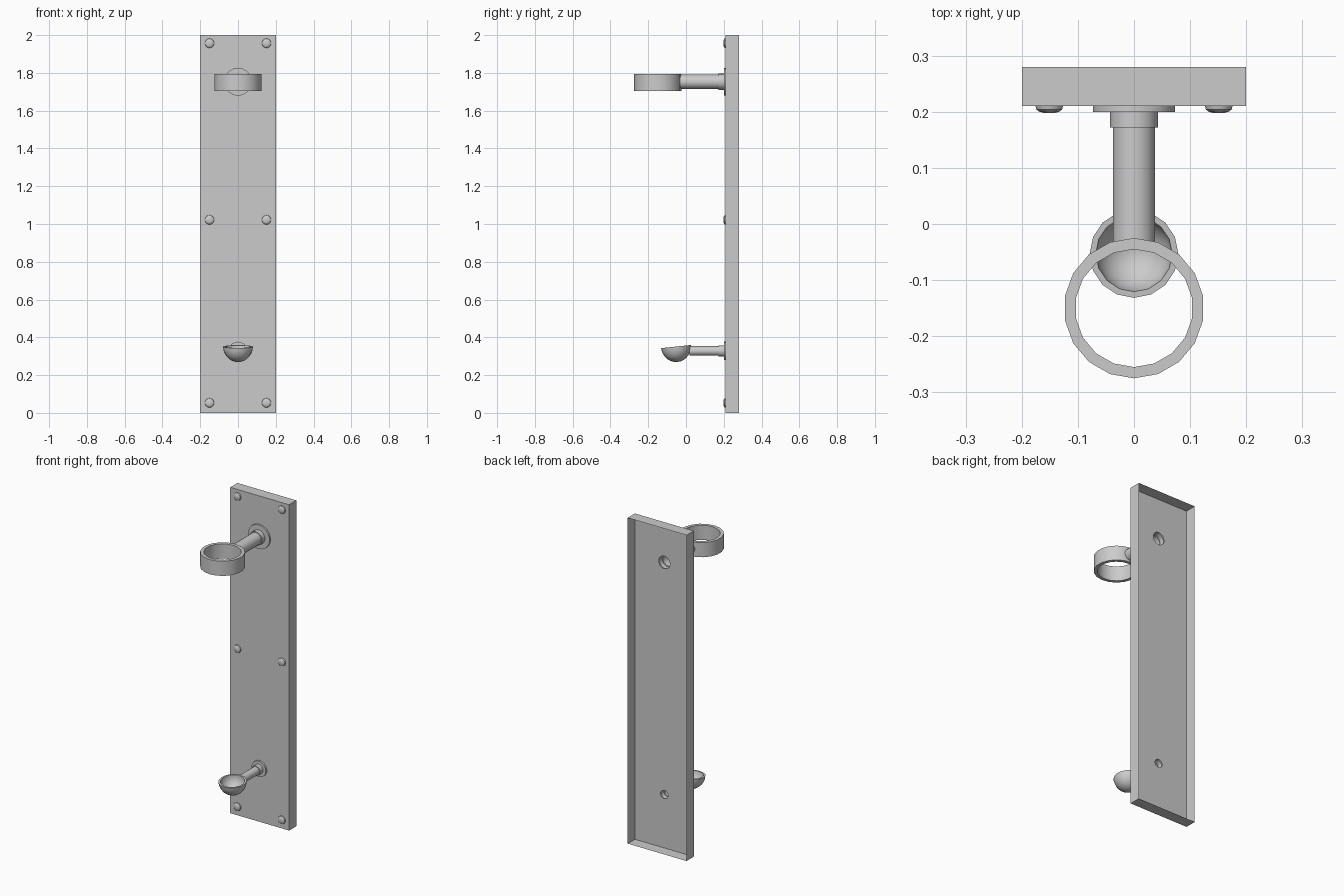
import bpy, bmesh, math
from mathutils import Matrix, Vector

cube = bpy.data.objects.get("Cube")
if cube:
    bpy.data.objects.remove(cube, do_unlink=True)

grey = bpy.data.materials.new("grey metal")
grey.use_nodes = True
grey.diffuse_color = (0.6, 0.6, 0.6, 1)
grey.node_tree.nodes["Principled BSDF"].inputs["Base Color"].default_value = (0.6, 0.6, 0.6, 1)

FRONT = 0.21
BACK = 0.28
FORWARD = Matrix.Rotation(math.pi / 2, 4, 'X')   # turns local z towards the front


def finish(name, bm, smooth=True):
    mesh = bpy.data.meshes.new(name)
    bm.to_mesh(mesh)
    bm.free()
    obj = bpy.data.objects.new(name, mesh)
    bpy.context.collection.objects.link(obj)
    mesh.materials.append(grey)
    if smooth:
        bpy.ops.object.select_all(action='DESELECT')
        obj.select_set(True)
        bpy.context.view_layer.objects.active = obj
        bpy.ops.object.shade_smooth_by_angle(angle=math.radians(35))
    return obj


def lathe(name, profile, sides, place, turn=Matrix.Identity(4), closed=False):
    """Spin an (r, z) profile round local z, then turn and place it."""
    bm = bmesh.new()
    points = [bm.verts.new((0, r, z)) for r, z in profile]
    pairs = list(zip(points, points[1:]))
    if closed:
        pairs.append((points[-1], points[0]))
    edges = [bm.edges.new(p) for p in pairs]
    bmesh.ops.spin(bm, geom=points + edges, cent=(0, 0, 0), axis=(0, 0, 1),
                   angle=math.tau, steps=sides, use_duplicate=False)
    bmesh.ops.remove_doubles(bm, verts=bm.verts, dist=0.0002)
    bmesh.ops.recalc_face_normals(bm, faces=bm.faces)
    bm.transform(Matrix.Translation(place) @ turn)
    return finish(name, bm)


# Backplate: an open-backed tray with a hole behind each arm
def loop(bm, coords):
    verts = [bm.verts.new(c) for c in coords]
    return [bm.edges.new((a, b)) for a, b in zip(verts, verts[1:] + verts[:1])]


arms = {"upper": (1.753, 0.038, 0.043, 0.074, 0.245),
        "lower": (0.328, 0.025, 0.030, 0.049, 0.192)}
bm = bmesh.new()
outline = loop(bm, [(-0.2, FRONT, 0), (0.2, FRONT, 0), (0.2, FRONT, 2), (-0.2, FRONT, 2)])
holes = []
for z, radius, *_ in arms.values():
    angles = [math.tau * i / 18 for i in range(18)]
    holes += loop(bm, [(radius * math.sin(a), FRONT, z + radius * math.cos(a)) for a in angles])
bmesh.ops.triangle_fill(bm, edges=outline + holes, use_beauty=True, normal=(0, -1, 0))
walls = bmesh.ops.extrude_edge_only(bm, edges=outline)["geom"]
bmesh.ops.translate(bm, vec=(0, BACK - FRONT, 0),
                    verts=[v for v in walls if isinstance(v, bmesh.types.BMVert)])
bmesh.ops.recalc_face_normals(bm, faces=bm.faces)
bm.faces.ensure_lookup_table()
front = next(f for f in bm.faces if abs(f.normal.y) > 0.9)
if front.normal.y > 0:
    bmesh.ops.reverse_faces(bm, faces=bm.faces)
finish("backplate", bm, smooth=False)

# Hollow arms with collar and wall flange
for name, (z, arm, collar, flange, length) in arms.items():
    lathe(name + "_arm", [(flange, 0), (flange, 0.01), (collar, 0.01), (collar, 0.038),
                          (arm, 0.038), (arm, length)], 18, (0, FRONT, z), FORWARD)

# Rivets in two columns
for side, x in (("right", -0.151), ("left", 0.151)):
    for level, z in (("bottom", 0.053), ("middle", 1.022), ("top", 1.957)):
        lathe(f"{level}_{side}_rivet",
              [(0.025, 0), (0.0235, 0.006), (0.018, 0.01), (0.01, 0.012), (0, 0.0125)],
              14, (x, FRONT, z), FORWARD)

# Holding ring
lathe("ring", [(0.125, -0.045), (0.125, 0.045), (0.105, 0.045), (0.105, -0.045)],
      18, (0, -0.15, 1.75), closed=True)

# Tilted hemispherical cup
STEPS = 7
quarter = [math.pi / 2 * i / STEPS for i in range(STEPS + 1)]
outer = [(0.079 * math.sin(a), -0.082 * math.cos(a)) for a in quarter]
inner = [(0.068 * math.sin(a), -0.071 * math.cos(a)) for a in reversed(quarter)]
lathe("cup", outer + inner, 16, (0, -0.053, 0.351), Matrix.Rotation(math.radians(6), 4, 'X'))
